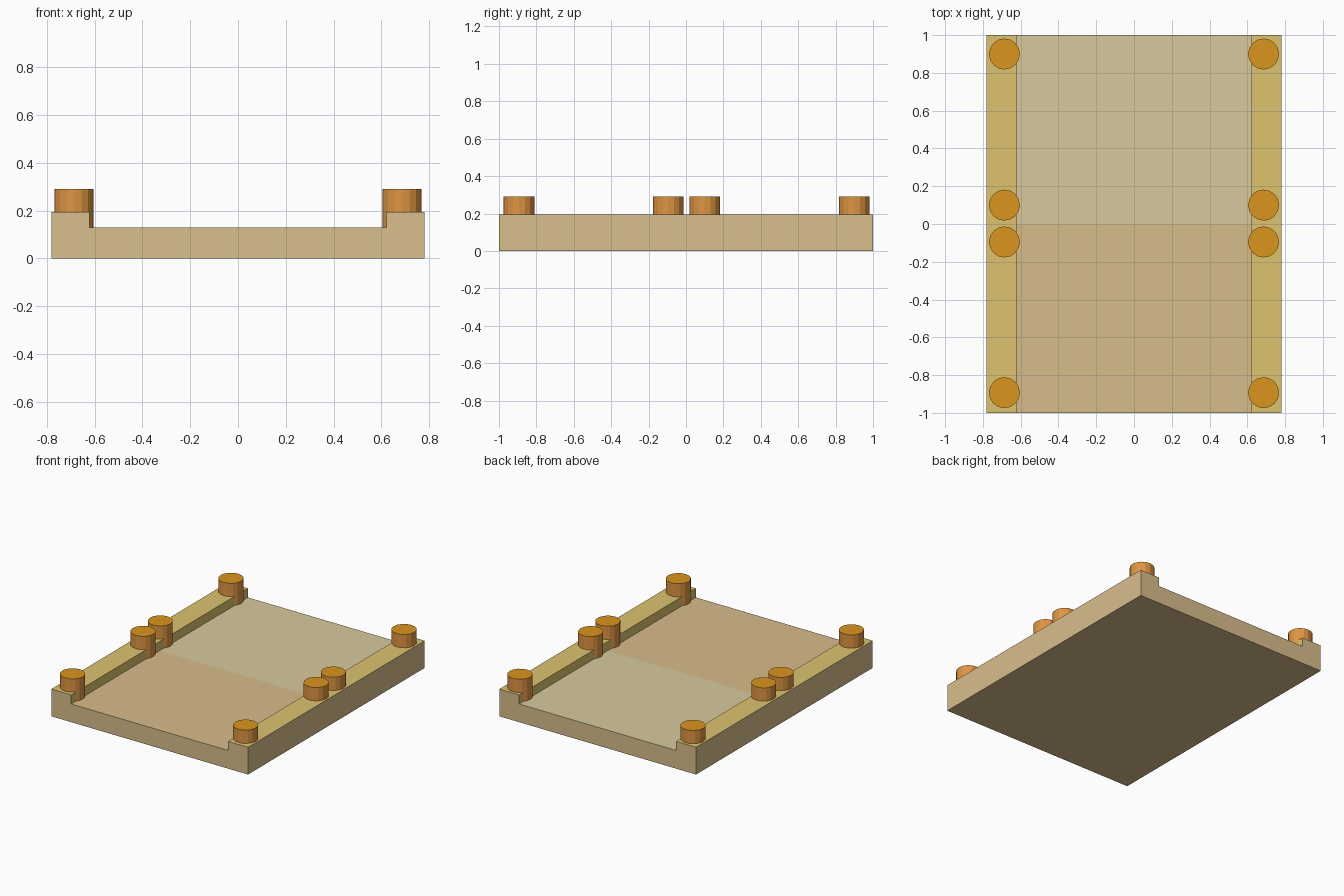
import bpy, bmesh

if "Cube" in bpy.data.objects:
    bpy.data.objects.remove(bpy.data.objects["Cube"])


def material(name, rgb):
    # Convert display colour (0-255) to linear
    m = bpy.data.materials.new(name)
    m.diffuse_color = [(c / 255) ** 2.2 for c in rgb] + [1]
    m.use_nodes = True
    m.node_tree.nodes["Principled BSDF"].inputs["Base Color"].default_value = m.diffuse_color
    return m


side_tan = material("side_tan", (216, 189, 139))
floor_front = material("floor_front", (214, 187, 138))
floor_back = material("floor_back", (216, 201, 156))
rail_yellow = material("rail_yellow", (220, 194, 110))
peg_side = material("peg_side", (222, 148, 68))
peg_top = material("peg_top", (217, 148, 34))


def finish(name, bm, mats):
    bmesh.ops.recalc_face_normals(bm, faces=bm.faces)
    me = bpy.data.meshes.new(name)
    bm.to_mesh(me)
    bm.free()
    for m in mats:
        me.materials.append(m)
    ob = bpy.data.objects.new(name, me)
    bpy.context.collection.objects.link(ob)
    return ob


# Tray: channel profile swept along y, floor split at the middle
W, IN, FLOOR, TOP = 0.78, 0.622, 0.13, 0.195
profile = [(-W, 0), (W, 0), (W, TOP), (IN, TOP),
           (IN, FLOOR), (-IN, FLOOR), (-IN, TOP), (-W, TOP)]
strip_mats = [0, 0, 3, 3, None, 3, 3, 0]
bm = bmesh.new()
rings = [[bm.verts.new((x, y, z)) for x, z in profile] for y in (-1, 0, 1)]
for half in range(2):
    a, b = rings[half], rings[half + 1]
    for i, mat in enumerate(strip_mats):
        j = (i + 1) % len(profile)
        f = bm.faces.new((a[i], a[j], b[j], b[i]))
        f.material_index = 1 + half if mat is None else mat
bm.faces.new(rings[0])
bm.faces.new(rings[2])
finish("tray", bm, [side_tan, floor_front, floor_back, rail_yellow])

# Pegs: standing on the channel floor level, overlapping the rails
PEG_TOP = 0.29
bm = bmesh.new()
bmesh.ops.create_cone(bm, cap_ends=True, segments=16, radius1=0.082,
                      radius2=0.082, depth=PEG_TOP - FLOOR)
for f in bm.faces:
    f.material_index = 1 if f.normal.z > 0.9 else 0
peg = finish("peg", bm, [peg_side, peg_top])
peg_mesh = peg.data
bpy.data.objects.remove(peg)
for side, x in (("left", -0.686), ("right", 0.686)):
    for n, y in enumerate((-0.893, -0.095, 0.1, 0.9), 1):
        ob = bpy.data.objects.new(f"peg_{side}_{n}", peg_mesh)
        ob.location = (x, y, (PEG_TOP + FLOOR) / 2)
        bpy.context.collection.objects.link(ob)
